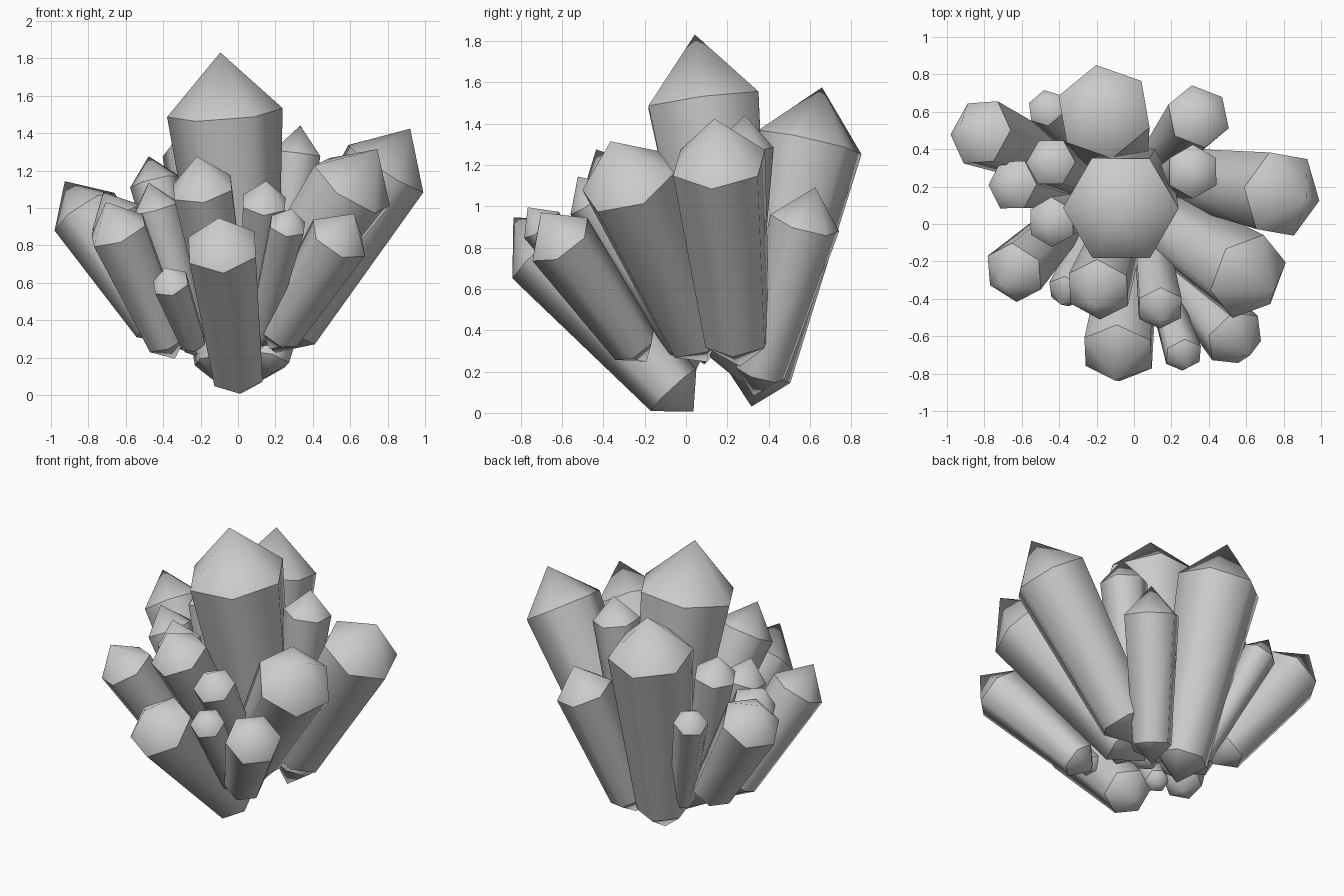
import bpy, bmesh
from math import cos, sin, pi, radians
from mathutils import Vector

if "Cube" in bpy.data.objects:
    bpy.data.objects.remove(bpy.data.objects["Cube"])


def crystal(name, base, shoulder, r, phase=0, taper=0.7):
    """Six-sided shaft widening from base to shoulder, pointed at both ends."""
    b, s = Vector(base), Vector(shoulder)
    d = (s - b).normalized()
    turn = Vector((0, 0, 1)).rotation_difference(d)
    bm = bmesh.new()

    def ring(c, rad):
        out = []
        for i in range(6):
            a = radians(phase) + i * pi / 3
            out.append(bm.verts.new(c + turn @ Vector((rad * cos(a), rad * sin(a), 0))))
        return out

    low, high = ring(b, r * taper), ring(s, r)
    foot = bm.verts.new(b - d * r * taper * 0.95)
    tip = bm.verts.new(s + d * r * 1.05)
    for i in range(6):
        j = (i + 1) % 6
        bm.faces.new((low[i], low[j], high[j], high[i]))
        bm.faces.new((high[i], high[j], tip))
        bm.faces.new((low[j], low[i], foot))
    for f in bm.faces:
        f.smooth = True
    # crisp edge where the shaft meets each point
    for loop in (low, high):
        for i in range(6):
            bm.edges.get((loop[i], loop[(i + 1) % 6])).smooth = False
    me = bpy.data.meshes.new(name)
    bm.to_mesh(me)
    bm.free()
    ob = bpy.data.objects.new(name, me)
    bpy.context.collection.objects.link(ob)


# tall centre crystal
crystal("centre_crystal", (0.02, 0.24, 0.33), (-0.07, 0.085, 1.51), 0.31, 0, 0.62)
# right side
crystal("right_crystal", (0.27, 0.25, 0.36), (0.79, 0.16, 1.21), 0.24, -10)
crystal("right_front_crystal", (0.09, 0.05, 0.37), (0.61, -0.28, 1.12), 0.24, 13)
crystal("front_right_crystal", (0.22, -0.25, 0.33), (0.54, -0.61, 0.84), 0.17, -15)
# front
crystal("front_crystal", (0.0, -0.06, 0.11), (-0.085, -0.69, 0.79), 0.205, 30, 0.73)
crystal("front_small_crystal", (0.12, -0.25, 0.33), (0.265, -0.70, 0.91), 0.105, 30)
crystal("front_upper_crystal", (-0.05, 0.04, 0.35), (-0.19, -0.35, 1.11), 0.18, 30)
crystal("front_inner_crystal", (0.08, 0.0, 0.33), (0.14, -0.45, 1.03), 0.13, 30)
crystal("front_left_tiny_crystal", (-0.24, -0.07, 0.28), (-0.36, -0.36, 0.60), 0.105, 30)
# left side
crystal("left_front_crystal", (-0.38, 0.0, 0.29), (-0.64, -0.26, 0.88), 0.17, 30)
crystal("left_back_crystal", (-0.43, 0.33, 0.38), (-0.82, 0.49, 0.98), 0.19, 0)
crystal("left_outer_crystal", (-0.32, 0.18, 0.32), (-0.65, 0.21, 0.95), 0.145, 0)
crystal("left_upper_crystal", (-0.25, 0.22, 0.32), (-0.445, 0.33, 1.14), 0.135, 0)
crystal("left_inner_crystal", (-0.25, 0.08, 0.32), (-0.44, 0.01, 1.0), 0.135, 30)
# back
crystal("back_crystal", (-0.08, 0.35, 0.18), (-0.16, 0.60, 1.31), 0.26, 40, 0.62)
crystal("back_right_crystal", (0.16, 0.36, 0.19), (0.345, 0.575, 0.92), 0.175, 40)
crystal("back_right_upper_crystal", (0.2, 0.24, 0.33), (0.315, 0.28, 1.29), 0.145, 30)
crystal("back_left_small_crystal", (-0.22, 0.35, 0.26), (-0.47, 0.62, 0.94), 0.105, 40)
